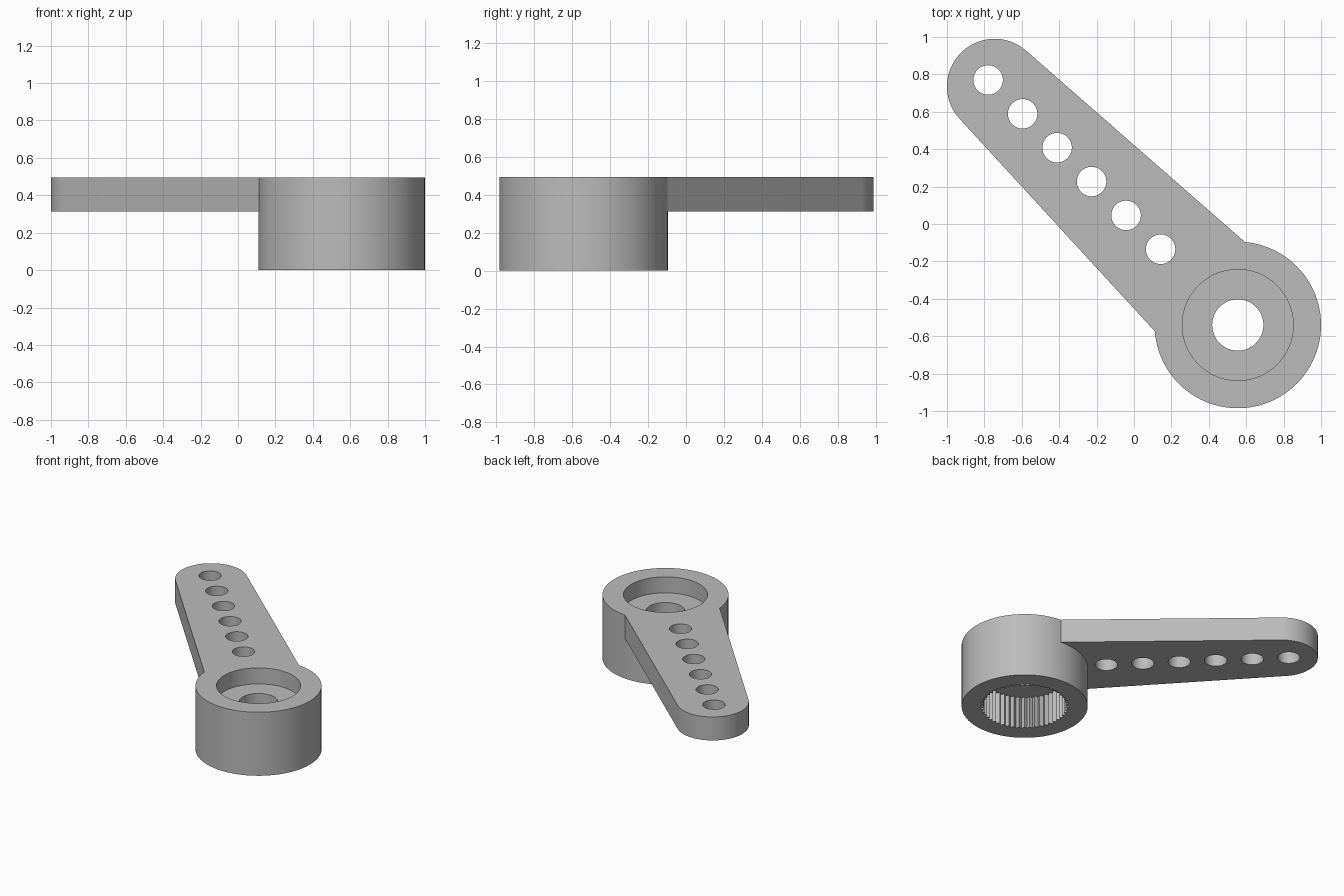
import bpy, bmesh, math

if "Cube" in bpy.data.objects:
    bpy.data.objects.remove(bpy.data.objects["Cube"])

HUB = (0.555, -0.54)
TIP = (-0.745, 0.735)
TOP, ARM_BOTTOM = 0.495, 0.312
FLOOR, CEILING = 0.37, 0.247

grey = bpy.data.materials.new("plain grey")
grey.diffuse_color = (0.5, 0.5, 0.5, 1)
grey.use_nodes = True
grey.node_tree.nodes["Principled BSDF"].inputs["Base Color"].default_value = grey.diffuse_color


def prism(name, outline, z0, z1):
    """Extrude a counter-clockwise outline from z0 to z1."""
    bm = bmesh.new()
    face = bm.faces.new([bm.verts.new((x, y, z0)) for x, y in outline])
    up = bmesh.ops.extrude_face_region(bm, geom=[face])["geom"]
    bmesh.ops.translate(bm, vec=(0, 0, z1 - z0),
                        verts=[v for v in up if isinstance(v, bmesh.types.BMVert)])
    bmesh.ops.recalc_face_normals(bm, faces=bm.faces)
    mesh = bpy.data.meshes.new(name)
    bm.to_mesh(mesh)
    bm.free()
    mesh.materials.append(grey)
    obj = bpy.data.objects.new(name, mesh)
    bpy.context.collection.objects.link(obj)
    return obj


def arc(centre, r, a0, a1, n):
    return [(centre[0] + r * math.cos(math.radians(a0 + (a1 - a0) * i / n)),
             centre[1] + r * math.sin(math.radians(a0 + (a1 - a0) * i / n)))
            for i in range(n + 1)]


def circle(centre, r, n=64):
    return arc(centre, r, 0, 360, n)[:-1]


def combine(body, other, operation):
    """Apply a boolean and remove the helper."""
    mod = body.modifiers.new("boolean", 'BOOLEAN')
    mod.operation, mod.solver, mod.object = operation, 'EXACT', other
    bpy.context.view_layer.objects.active = body
    bpy.ops.object.modifier_apply(modifier=mod.name)
    bpy.data.objects.remove(other)


# Hub with the tapered, round-ended arm
body = prism("lever_arm_with_hub", circle(HUB, 0.445, 96), 0, TOP)
outline = arc(TIP, 0.255, 48.9, 222.6, 40) + [(0.15, -0.616), (0.665, -0.159)]
combine(body, prism("arm", outline, ARM_BOTTOM, TOP), 'UNION')

# Screw recess and through hole
combine(body, prism("recess", circle(HUB, 0.297), FLOOR, 0.7), 'DIFFERENCE')
combine(body, prism("screw_hole", circle(HUB, 0.137, 48), 0.1, 0.6), 'DIFFERENCE')

# Toothed socket underneath
TEETH = 50
socket = []
for i in range(TEETH * 2):
    a = math.pi * i / TEETH
    r = 0.315 if i % 2 else 0.292
    socket.append((HUB[0] + r * math.cos(a), HUB[1] + r * math.sin(a)))
combine(body, prism("socket", socket, -0.2, CEILING), 'DIFFERENCE')

# Row of linkage holes
for i in range(6):
    t = i / 5
    centre = (-0.78 + 0.922 * t, 0.77 - 0.905 * t)
    combine(body, prism("linkage_hole", circle(centre, 0.079, 40), 0.2, 0.7), 'DIFFERENCE')

bpy.ops.object.select_all(action='DESELECT')
body.select_set(True)
bpy.context.view_layer.objects.active = body
bpy.ops.object.shade_smooth_by_angle(angle=math.radians(30))
